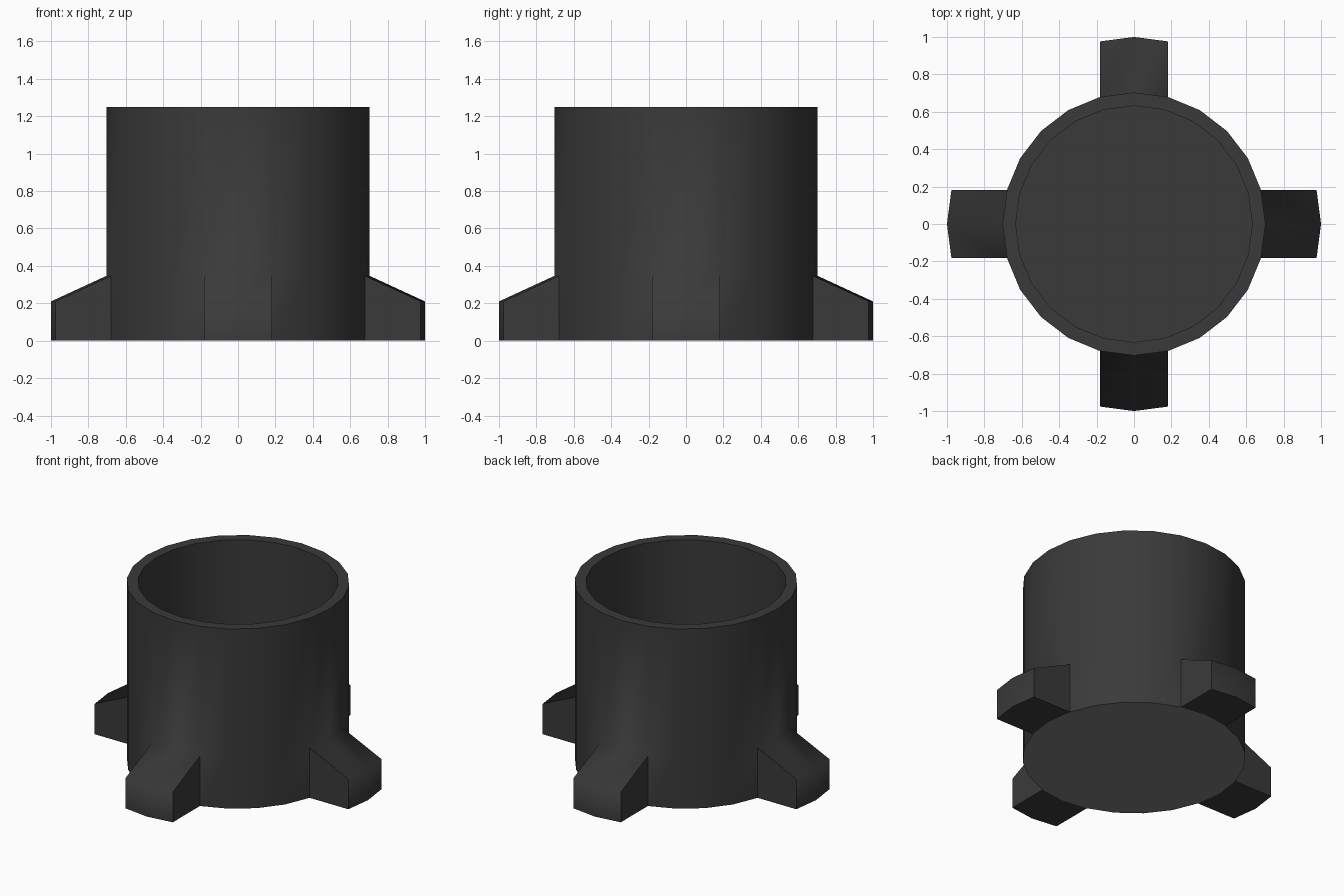
import bpy, bmesh, math

if "Cube" in bpy.data.objects:
    bpy.data.objects.remove(bpy.data.objects["Cube"])

SIDES = 24
R_OUT, R_IN, HEIGHT, FLOOR = 0.703, 0.632, 1.25, 0.07
LUG_LEN, LUG_TOP, LUG_TIP = 0.297, 0.347, 0.21


def material(name, value):
    m = bpy.data.materials.new(name)
    m.diffuse_color = (value, value, value, 1)
    m.use_nodes = True
    m.node_tree.nodes["Principled BSDF"].inputs["Base Color"].default_value = m.diffuse_color
    return m


charcoal = material("charcoal grey", 0.042)
mid_grey = material("mid grey", 0.205)


def ring(bm, r, z):
    step = 2 * math.pi / SIDES
    return [bm.verts.new((r * math.cos(i * step), r * math.sin(i * step), z)) for i in range(SIDES)]


def bridge(bm, a, b, skip=()):
    for i in range(SIDES):
        if i not in skip:
            j = (i + 1) % SIDES
            bm.faces.new((a[i], a[j], b[j], b[i]))


def finish(bm, name, mat, smooth_angle):
    bm.normal_update()
    for f in bm.faces:
        f.smooth = smooth_angle > 0
    for e in bm.edges:
        e.smooth = e.calc_face_angle(0) < math.radians(smooth_angle)
    me = bpy.data.meshes.new(name)
    bm.to_mesh(me)
    bm.free()
    me.materials.append(mat)
    ob = bpy.data.objects.new(name, me)
    bpy.context.collection.objects.link(ob)
    return ob


# Cup wall with an inner floor and four sloped feet extruded from its lower band
bm = bmesh.new()
low, mid, top = ring(bm, R_OUT, 0), ring(bm, R_OUT, LUG_TOP), ring(bm, R_OUT, HEIGHT)
in_top, in_low = ring(bm, R_IN, HEIGHT), ring(bm, R_IN, FLOOR)
lug_facets = {(6 * k + d) % SIDES for k in range(4) for d in (-1, 0)}
bridge(bm, low, mid, lug_facets)
bridge(bm, mid, top)
bridge(bm, top, in_top)
bridge(bm, in_top, in_low)
bm.faces.new(in_low)

for k in range(4):
    a = k * math.pi / 2
    dx, dy = LUG_LEN * math.cos(a), LUG_LEN * math.sin(a)
    ids = [(6 * k + d) % SIDES for d in (-1, 0, 1)]
    lo, hi = [low[i] for i in ids], [mid[i] for i in ids]
    tip_lo = [bm.verts.new((v.co.x + dx, v.co.y + dy, 0)) for v in lo]
    tip_hi = [bm.verts.new((v.co.x + dx, v.co.y + dy, LUG_TIP)) for v in lo]
    for n in (0, 1):
        bm.faces.new((tip_lo[n], tip_lo[n + 1], tip_hi[n + 1], tip_hi[n]))  # tip
        bm.faces.new((tip_hi[n], tip_hi[n + 1], hi[n + 1], hi[n]))          # slope
        bm.faces.new((lo[n + 1], lo[n], tip_lo[n], tip_lo[n + 1]))          # underside
    bm.faces.new((lo[0], tip_lo[0], tip_hi[0], hi[0]))                      # sides
    bm.faces.new((tip_lo[2], lo[2], hi[2], tip_hi[2]))
finish(bm, "cup_wall_with_feet", charcoal, 66)

# Lighter disc closing the underside
bm = bmesh.new()
bm.faces.new(list(reversed(ring(bm, R_OUT, 0))))
finish(bm, "base_disc", mid_grey, 0)
